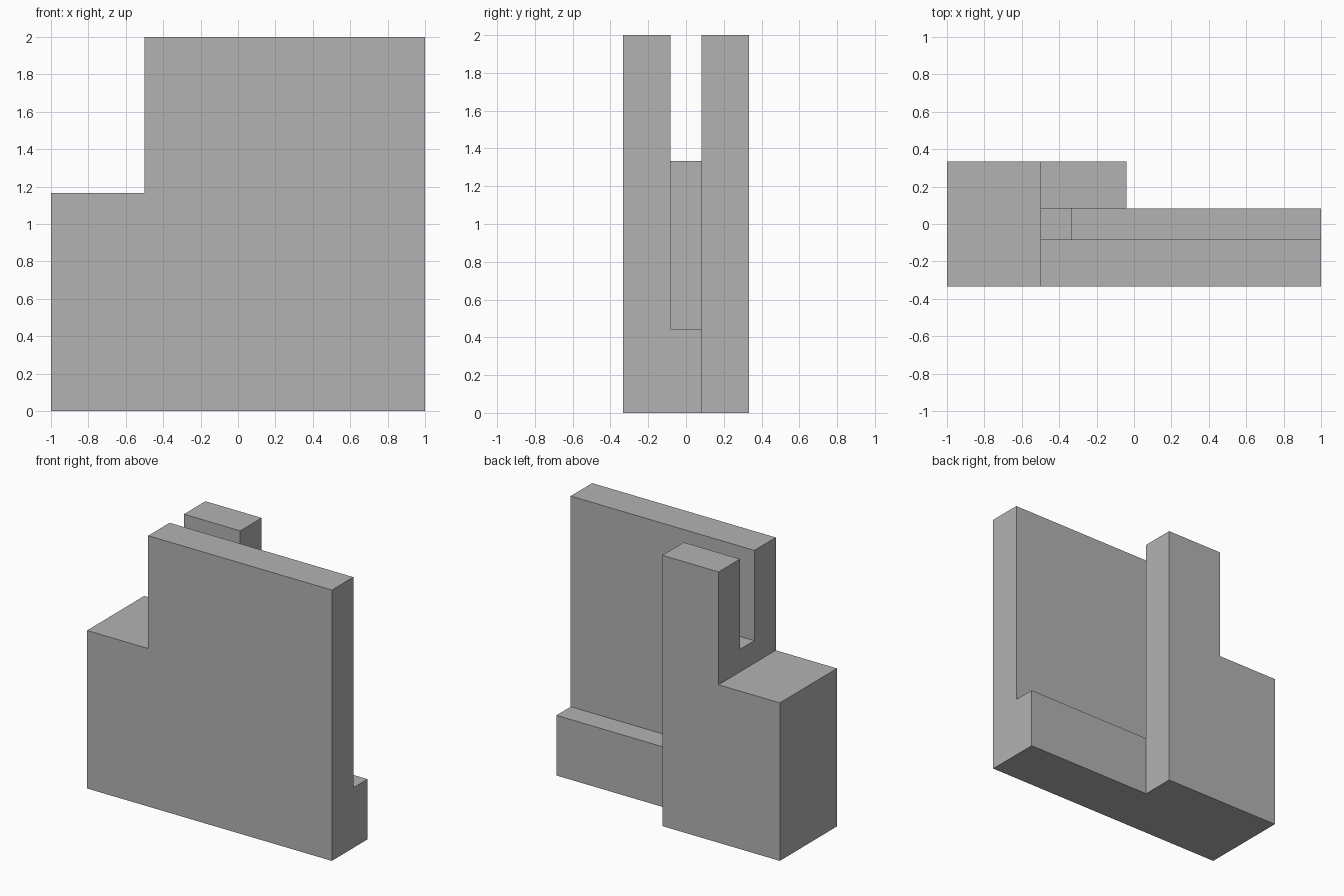
import bpy
import bmesh

cube = bpy.data.objects.get("Cube")
if cube:
    bpy.data.objects.remove(cube, do_unlink=True)

grey = bpy.data.materials.new("light_grey")
grey.use_nodes = True
colour = (0.45, 0.45, 0.45, 1)
grey.diffuse_color = colour
for node in grey.node_tree.nodes:
    if node.type == 'BSDF_PRINCIPLED':
        node.inputs["Base Color"].default_value = colour


def slab(name, profile, y0, y1):
    """Extrude an x-z profile from y0 to y1."""
    bm = bmesh.new()
    face = bm.faces.new([bm.verts.new((x, y0, z)) for x, z in profile])
    moved = bmesh.ops.extrude_face_region(bm, geom=[face])["geom"]
    verts = [v for v in moved if isinstance(v, bmesh.types.BMVert)]
    bmesh.ops.translate(bm, verts=verts, vec=(0, y1 - y0, 0))
    bmesh.ops.recalc_face_normals(bm, faces=bm.faces)
    mesh = bpy.data.meshes.new(name)
    bm.to_mesh(mesh)
    bm.free()
    mesh.materials.append(grey)
    obj = bpy.data.objects.new(name, mesh)
    bpy.context.collection.objects.link(obj)
    return obj


HALF_DEPTH, HALF_SLOT = 1 / 3, 1 / 12
STEP_X, STEP_Z = -0.5, 7 / 6

# Stepped block
block = slab("stepped_block",
             [(-1, 0), (1, 0), (1, 2), (STEP_X, 2), (STEP_X, STEP_Z), (-1, STEP_Z)],
             -HALF_DEPTH, HALF_DEPTH)

# Slot between the two uprights, shallow at one end and deep at the other
slot = slab("slot_cutter",
            [(-0.6, 4 / 3), (-1 / 3, 4 / 3), (-1 / 3, 4 / 9),
             (1.1, 4 / 9), (1.1, 2.1), (-0.6, 2.1)],
            -HALF_SLOT, HALF_SLOT)

# Open area beside the rear upright
recess = slab("rear_recess_cutter",
              [(-0.04, -0.1), (1.1, -0.1), (1.1, 2.1), (-0.04, 2.1)],
              HALF_SLOT, 0.5)

# Carve the block and discard the cutters
for cutter in (slot, recess):
    cutter.hide_render = True
    cut = block.modifiers.new(cutter.name, 'BOOLEAN')
    cut.operation = 'DIFFERENCE'
    cut.solver = 'EXACT'
    cut.object = cutter

bpy.context.view_layer.update()
graph = bpy.context.evaluated_depsgraph_get()
carved = bpy.data.meshes.new_from_object(block.evaluated_get(graph))
block.modifiers.clear()
block.data = carved
for cutter in (slot, recess):
    bpy.data.objects.remove(cutter, do_unlink=True)
